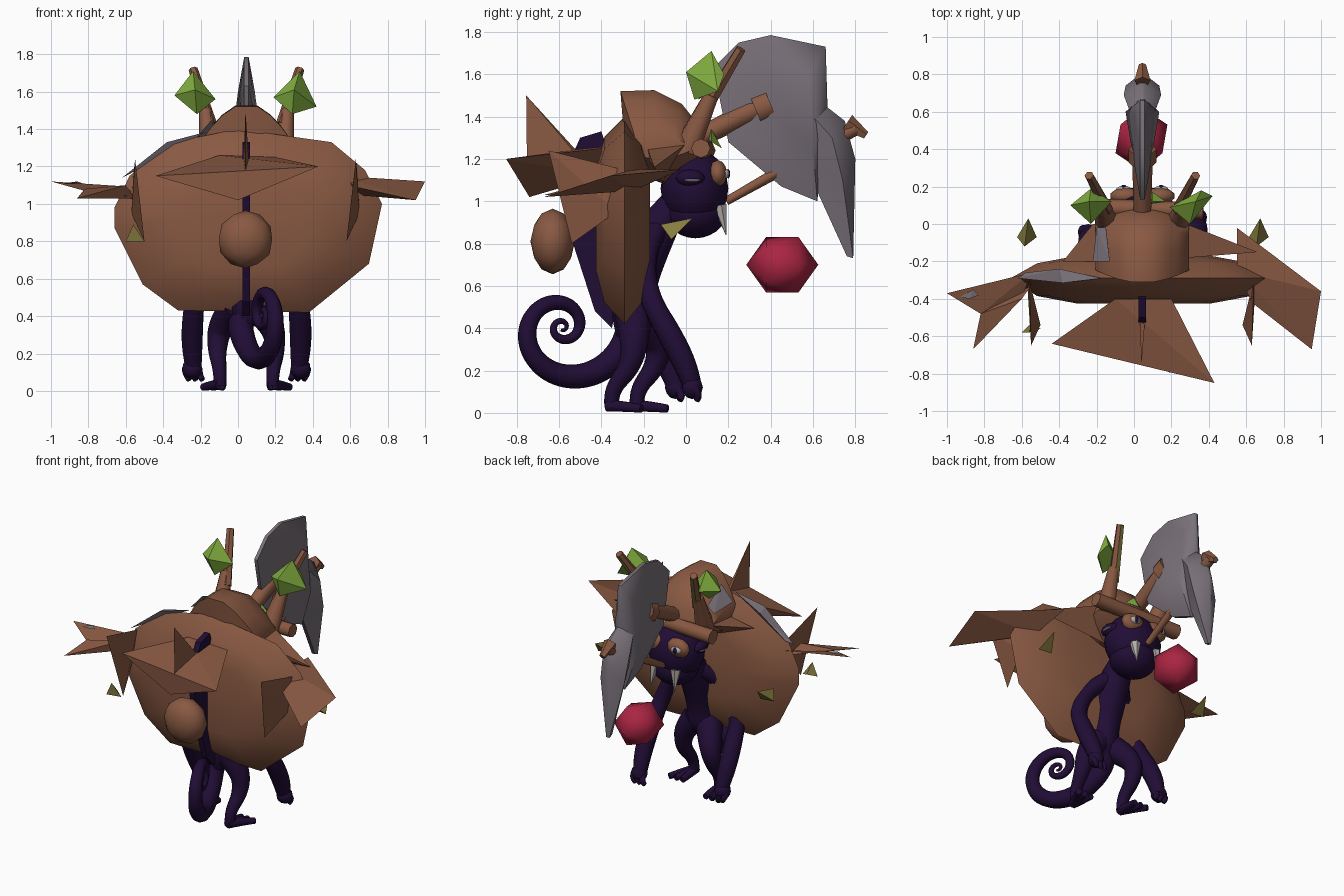
import bpy, bmesh, math
from mathutils import Vector

if "Cube" in bpy.data.objects:
    bpy.data.objects.remove(bpy.data.objects["Cube"])

CX = 0.045  # centre line of the creature


def material(name, rgb):
    m = bpy.data.materials.new(name)
    m.use_nodes = True
    m.diffuse_color = (*rgb, 1)
    m.node_tree.nodes["Principled BSDF"].inputs["Base Color"].default_value = (*rgb, 1)
    return m


BROWN = material("bark brown", (0.25, 0.10, 0.055))
GREY = material("stone grey", (0.19, 0.165, 0.19))
PURPLE = material("dark purple", (0.015, 0.004, 0.036))
GREEN = material("leaf green", (0.22, 0.42, 0.05))
RED = material("berry red", (0.40, 0.018, 0.055))
OLIVE = material("olive", (0.24, 0.20, 0.05))
IVORY = material("tooth ivory", (0.45, 0.42, 0.40))


def smooth_shade(ob, angle):
    bpy.ops.object.select_all(action="DESELECT")
    ob.select_set(True)
    bpy.context.view_layer.objects.active = ob
    bpy.ops.object.shade_smooth_by_angle(angle=math.radians(angle))


def finish(name, bm, mat, smooth=0):
    bmesh.ops.recalc_face_normals(bm, faces=bm.faces)
    me = bpy.data.meshes.new(name)
    bm.to_mesh(me)
    bm.free()
    me.materials.append(mat)
    ob = bpy.data.objects.new(name, me)
    bpy.context.collection.objects.link(ob)
    if smooth:
        smooth_shade(ob, smooth)
    return ob


def hull(name, pts, mat, smooth=0):
    bm = bmesh.new()
    for p in pts:
        bm.verts.new(p)
    out = bmesh.ops.convex_hull(bm, input=bm.verts)
    loose = {v for v in out["geom_interior"] if isinstance(v, bmesh.types.BMVert)}
    bmesh.ops.delete(bm, geom=list(loose), context="VERTS")
    return finish(name, bm, mat, smooth)


def ball(name, loc, size, mat, sub=3, axes="xyz"):
    bm = bmesh.new()
    bmesh.ops.create_icosphere(bm, subdivisions=sub, radius=1)
    for v in bm.verts:
        unit = [getattr(v.co, a) for a in axes]
        v.co = Vector([c + a * s for c, a, s in zip(loc, unit, size)])
    return finish(name, bm, mat, 60)


def rod(name, a, b, r1, r2, mat, sides=8):
    a, b = Vector(a), Vector(b)
    bm = bmesh.new()
    bmesh.ops.create_cone(bm, cap_ends=True, segments=sides, radius1=r1, radius2=r2, depth=(b - a).length)
    turn = (b - a).to_track_quat("Z", "Y")
    for v in bm.verts:
        v.co = turn @ v.co + (a + b) / 2
    return finish(name, bm, mat, 50)


def tube(name, pts, mat):
    """Smooth limb through (x, y, z, radius) points."""
    cu = bpy.data.curves.new(name, "CURVE")
    cu.dimensions = "3D"
    cu.bevel_depth = 1
    cu.bevel_resolution = 3
    cu.use_fill_caps = True
    sp = cu.splines.new("NURBS")
    sp.points.add(len(pts) - 1)
    for p, (x, y, z, r) in zip(sp.points, pts):
        p.co = (x, y, z, 1)
        p.radius = r
    sp.order_u = 3
    sp.use_endpoint_u = True
    sp.resolution_u = 5
    cu.materials.append(mat)
    ob = bpy.data.objects.new(name, cu)
    bpy.context.collection.objects.link(ob)
    bpy.ops.object.select_all(action="DESELECT")
    ob.select_set(True)
    bpy.context.view_layer.objects.active = ob
    bpy.ops.object.convert(target="MESH")
    smooth_shade(bpy.context.object, 60)


# big faceted shell on the back, lofted from one outline
outline = [(-.66, .98), (-.66, .87), (-.51, .57), (-.32, .43), (.38, .42), (.7, .68),
           (.77, 1), (.68, 1.18), (.5, 1.33), (0, 1.4), (-.35, 1.33), (-.58, 1.15)]
shell = []
for scale, y in ((.5, -.425), (.8, -.385), (1, -.29), (.8, -.21), (.5, -.17)):
    shell += [(.05 + (x - .05) * scale, y, .92 + (z - .92) * scale) for x, z in outline]
hull("shell", shell, BROWN, 40)
hull("shell_collar", [(-.38, -.2, 1.22), (.66, -.15, 1.16), (.28, .0, 1.27), (-.22, .0, 1.27),
                      (.05, -.1, 1.08), (.05, -.2, 1.3)], BROWN)

# grey patches
hull("shell_grey_patch", [(-.62, -.29, 1.14), (-.38, -.315, 1.33), (-.17, -.29, 1.385),
                          (-.4, -.24, 1.31), (-.58, -.26, 1.16)], GREY)
hull("hat_grey_patch", [(-.13, -.2, 1.46), (-.22, -.2, 1.36), (-.2, -.02, 1.34), (-.15, -.02, 1.38),
                        (-.14, -.1, 1.36)], GREY)
hull("spike_grey_patch", [(-.93, -.39, 1.11), (-.86, -.35, 1.12), (-.83, -.38, 1.11), (-.88, -.4, 1.115)], GREY)

# leafy spikes round the shell
hull("rear_leaf", [(-.44, -.64, 1.15), (.43, -.85, 1.2), (0, -.74, 1.02), (-.1, -.4, 1.26),
                   (.2, -.4, 1.25), (.04, -.4, 1.12)], BROWN)
hull("rear_fin", [(.04, -.755, 1.5), (.04, -.75, 1.05), (.03, -.5, 1.22), (.06, -.5, 1.2)], BROWN)
hull("right_spike_outer", [(-1, -.37, 1.12), (-.55, -.26, 1.09), (-.6, -.4, 1.04), (-.82, -.48, 1.07)], BROWN)
hull("right_spike_rear", [(-.86, -.67, 1.03), (-.82, -.48, 1.08), (-.6, -.4, 1.1), (-.55, -.33, 1.03)], BROWN)
hull("left_spike", [(.55, -.02, 1.15), (1, -.36, 1.12), (.95, -.67, 1.02), (.63, -.42, 1.09),
                    (.55, -.25, 1.15), (.6, -.25, 1.05)], BROWN)
for side, x in (("right", -.53), ("left", .61)):
    s = 1 if x > 0 else -1
    hull(side + "_fin", [(x + .03 * s, -.3, 1.15), (x + .02 * s, -.65, 1.24),
                         (x - .03 * s, -.54, .8), (x + .04 * s, -.33, .95)], BROWN)
    tx = CX + s * .62
    hull(side + "_leaf_tip", [(tx - .05, -.07, .83), (tx + .055, -.07, .82), (tx + .01, .03, .92),
                              (tx - .01, -.12, .89)], OLIVE)
hull("rear_leaf_tip", [(-.6, -.58, .8), (-.5, -.56, .8), (-.56, -.58, .89), (-.55, -.53, .82)], OLIVE)
ball("back_nut", (.04, -.63, .81), (.15, .105, .155), BROWN, 2)

# rounded hat above the head
profile = [(-.31, 1.52), (-.15, 1.525), (-.02, 1.46), (.06, 1.36), (.09, 1.22), (-.1, 1.08), (-.28, 1.15)]
hat = []
for x, s in ((.06, 1), (.13, .83), (.19, .6), (.25, .3)):
    hat += [(CX + k * x, -.13 + (y + .13) * (1 + s) / 2, 1.24 + (z - 1.24) * s)
            for y, z in profile for k in (-1, 1)]
hull("hat", hat, BROWN, 40)
rod("hat_brim", (-.27, .09, 1.24), (.37, .07, 1.25), .05, .045, BROWN)
hull("hat_leaf", [(.02, .1, 1.3), (.17, .12, 1.28), (.1, .17, 1.25), (.1, .12, 1.34)], GREEN)

# horns, olive on the side of the tip turned to the face
for side, s in (("right", -1), ("left", 1)):
    rod(side + "_horn", (CX + s * .19, 0, 1.24), (CX + s * .22, .12, 1.5), .065, .035, BROWN)
    tip = rod(side + "_horn_tip", (CX + s * .19, .08, 1.42), (CX + s * .285, .26, 1.72), .035, .025, BROWN, 6)
    tip.data.materials.append(OLIVE)
    for f in tip.data.polygons:
        f.material_index = int(f.normal.y > .55)
hull("right_bud", [(-.24, .12, 1.71), (-.34, .1, 1.58), (-.23, 0, 1.61), (-.12, .12, 1.56),
                   (-.23, .19, 1.58), (-.22, .06, 1.48)], GREEN)
hull("left_bud", [(.33, .12, 1.71), (.19, .09, 1.57), (.3, 0, 1.61), (.42, .15, 1.52),
                  (.36, .18, 1.6), (.29, .04, 1.48)], GREEN)

# stone blade of two lobes, thick in the middle
lobes = {
    "blade_upper": ([(.13, 1.63), (.25, 1.75), (.4, 1.785), (.66, 1.73), (.67, 1.4), (.62, 1), (.45, 1.07),
                     (.2, 1.28)], [(.58, 1.6, .045), (.6, 1.25, .09)]),
    "blade_lower": ([(.45, 1.57), (.66, 1.45), (.75, 1.38), (.8, 1.2), (.79, .73), (.76, .74),
                     (.55, 1.2)], [(.69, 1.3, .1), (.74, 1.1, .09)])}
for name, (edge, ridge) in lobes.items():
    pts = [(CX + k * .012, y, z) for y, z in edge for k in (-1, 1)]
    pts += [(CX + k * w, y, z) for y, z, w in ridge for k in (-1, 1)]
    hull(name, pts, GREY, 50)
rod("handle", (CX, .19, 1), (CX, .8, 1.345), .02, .035, BROWN)
rod("handle_end", (CX, .76, 1.37), (CX, .85, 1.31), .045, .02, BROWN, 5)
rod("branch", (CX, .02, 1.28), (CX, .34, 1.44), .045, .055, BROWN)
rod("branch_end", (CX, .33, 1.43), (CX, .4, 1.46), .075, .075, BROWN)
ball("berry", (.04, .455, .7), (.155, .17, .155), RED, 1, "xzy")

# head with eyes, eye rims and teeth
ball("head", (CX, .04, 1.06), (.19, .16, .19), PURPLE)
ball("muzzle", (CX, .045, .945), (.15, .145, .12), PURPLE)
for side, s in (("right", -1), ("left", 1)):
    ball(side + "_eye_rim", (CX + s * .09, .15, 1.13), (.085, .045, .065), BROWN, 2)
    ball(side + "_eye", (CX + s * .1, .185, 1.13), (.04, .02, .025), IVORY, 2)
    ball(side + "_pupil", (CX + s * .1, .199, 1.13), (.015, .01, .022), PURPLE, 2)
    ball(side + "_brow", (CX + s * .17, .02, 1.11), (.04, .07, .04), PURPLE, 2)
    ball(side + "_cheek_slit", (CX + s * .2, .03, 1.1), (.012, .04, .008), GREY, 2)
    rod(side + "_tooth", (CX + s * .08, .16, .98), (CX + s * .09, .19, .84), .035, .002, IVORY, 6)

# torso and the thin crest down the back
tube("torso", [(CX, -.05, 1, .07), (CX, -.13, .88, .1), (CX, -.2, .74, .11), (CX, -.23, .57, .085),
               (CX, -.26, .44, .11), (CX, -.28, .35, .05)], PURPLE)
crest = [(-.4, 1.33), (-.5, 1.3), (-.59, 1.1), (-.54, .82), (-.43, .48), (-.35, .4), (-.25, .9)]
hull("crest", [(CX + k * .02, y, z) for y, z in crest for k in (-1, 1)], PURPLE)

# arms, hands, legs and feet
for side, s, dy in (("right", -1, -.08), ("left", 1, 0)):
    ax = CX + s * .29
    tube(side + "_arm", [(CX + s * .06, -.14, .86, .05), (CX + s * .18, -.2 + dy, .76, .055),
                         (CX + s * .27, -.18 + dy, .55, .05), (ax, -.07 + dy, .36, .06),
                         (ax, .01 + dy, .2, .055), (ax - s * .01, .04 + dy, .1, .04)], PURPLE)
    ball(side + "_hand", (ax, .03 + dy, .12), (.055, .05, .055), PURPLE, 2)
    for i in range(3):
        fx = ax + (i - 1) * .035
        tube(side + "_finger", [(fx, .03 + dy, .12, .02), (fx, .07 + dy, .09, .02),
                                (fx - s * .02, .05 + dy, .06, .015)], PURPLE)
    fy = -.22 - .06 * s
    lx = CX + s * .16
    tube(side + "_leg", [(CX + s * .05, -.25, .46, .09), (CX + s * .14, fy + .04, .36, .07),
                         (lx, fy + .02, .22, .05), (lx - s * .02, fy - .08, .1, .035),
                         (lx - s * .02, fy - .07, .03, .035)], PURPLE)
    for i in (-1, 0, 1):
        tube(side + "_toe", [(lx - s * .02, fy - .09, .035, .03), (lx + i * .03, fy, .03, .025),
                             (lx + s * .02 + i * .05, fy + .07, .02, .02)], PURPLE)

# curled tail
tail = [(CX, -.26, .42, .075)]
for i in range(42):
    t = i * .35
    r = .32 * math.exp(-.22 * t)
    y = -.585 + r * math.cos(-.1 - t)
    z = .405 + r * math.sin(-.1 - t)
    tail.append((.14 - .4 * (y + .6), y, z, .068 * math.exp(-.15 * t)))
tube("tail", tail, PURPLE)
